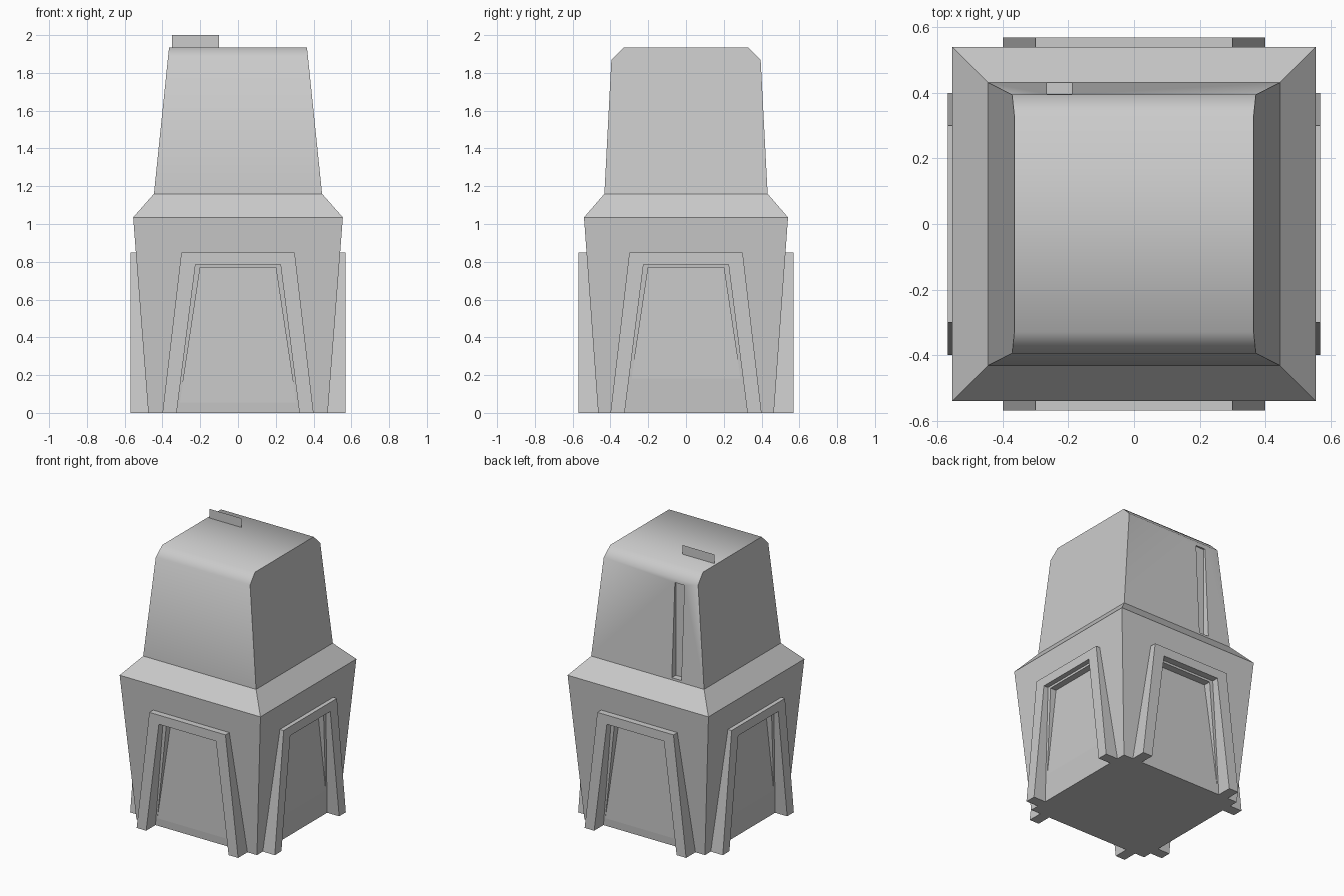
import bpy, bmesh, math
from mathutils import Matrix

if "Cube" in bpy.data.objects:
    bpy.data.objects.remove(bpy.data.objects["Cube"])

grey = bpy.data.materials.new("light_grey")
grey.diffuse_color = (0.6, 0.6, 0.6, 1)
grey.use_nodes = True
grey.node_tree.nodes["Principled BSDF"].inputs["Base Color"].default_value = grey.diffuse_color


def make(name, verts, faces, rot=0.0):
    bm = bmesh.new()
    vs = [bm.verts.new(v) for v in verts]
    for f in faces:
        bm.faces.new([vs[i] for i in f])
    bmesh.ops.recalc_face_normals(bm, faces=bm.faces[:])
    bmesh.ops.rotate(bm, verts=bm.verts[:], cent=(0, 0, 0),
                     matrix=Matrix.Rotation(rot, 3, 'Z'))
    me = bpy.data.meshes.new(name)
    bm.to_mesh(me)
    bm.free()
    me.materials.append(grey)
    ob = bpy.data.objects.new(name, me)
    bpy.context.collection.objects.link(ob)
    return ob


def bridge(name, rings, rot=0.0):
    """Closed solid from a stack of matching rings."""
    n = len(rings[0])
    faces = [list(range(n)), [(len(rings) - 1) * n + i for i in range(n)]]
    for r in range(len(rings) - 1):
        for i in range(n):
            j = (i + 1) % n
            faces.append([r * n + i, r * n + j, (r + 1) * n + j, (r + 1) * n + i])
    return make(name, [v for ring in rings for v in ring], faces, rot)


def rect(hx, hy, z):
    return [(-hx, -hy, z), (hx, -hy, z), (hx, hy, z), (-hx, hy, z)]


def cut(ob, cutter):
    mod = ob.modifiers.new("cut", 'BOOLEAN')
    mod.object = cutter
    mod.solver = 'EXACT'
    bpy.context.view_layer.objects.active = ob
    bpy.ops.object.modifier_apply(modifier=mod.name)
    bpy.data.objects.remove(cutter)


# Flared base with a sloped shoulder
base = bridge("base", [rect(0.475, 0.465, 0), rect(0.555, 0.54, 1.035),
                       rect(0.445, 0.432, 1.16)])

# Door recesses and raised door frames on all four sides
for k, side in enumerate(("front", "right", "back", "left")):
    rot = k * math.pi / 2
    across = k % 2
    panel = 0.489 if across else 0.469
    foot, flare = (0.475, 0.08) if across else (0.465, 0.075)
    low = [(-0.317, 0.0), (0.317, 0.0), (0.20, 0.77), (-0.20, 0.77)]
    cutter = bridge("recess_cutter", [[(x, -d, z if z else -0.01) for x, z in low]
                                      for d in (panel, 0.7)], rot)
    cut(base, cutter)

    arch = [(-0.40, 0), (-0.30, 0.85), (0.30, 0.85), (0.40, 0),
            (0.325, 0), (0.225, 0.785), (-0.225, 0.785), (-0.325, 0)]
    outer = [(x, -0.57, z) for x, z in arch]
    inner = [(x, -(foot + flare * z / 1.035 - 0.006), z) for x, z in arch]
    faces = []
    for a, b, c, d in ((0, 1, 6, 7), (1, 2, 5, 6), (2, 3, 4, 5)):
        faces += [[a, b, c, d], [a + 8, b + 8, c + 8, d + 8]]
    faces += [[i, (i + 1) % 8, (i + 1) % 8 + 8, i + 8] for i in range(8)]
    make(side + "_door_frame", outer + inner, faces, rot)

# Tapered hood with rounded front and back roof edges
profile = [(-0.432, 1.16), (-0.395, 1.87), (-0.33, 1.935),
           (0.33, 1.935), (0.395, 1.87), (0.432, 1.16)]


def hood_half(z):
    return 0.445 - 0.08 * (z - 1.16) / 0.775


hood = bridge("hood", [[(s * hood_half(z), y, z) for y, z in profile]
                       for s in (-1, 1)])

# Narrow upright slot in the back of the hood
slot = bridge("slot_cutter", [[(x, y, z) for x, y in
                               ((-0.265, 0.385), (-0.19, 0.385),
                                (-0.19, 0.6), (-0.265, 0.6))]
                              for z in (1.175, 1.84)])
cut(hood, slot)
bpy.ops.object.select_all(action='DESELECT')
hood.select_set(True)
bpy.context.view_layer.objects.active = hood
bpy.ops.object.shade_smooth_by_angle(angle=math.radians(50))

# Thin upright fin on the roof
make("roof_fin", [(-0.35, 0.18, 1.93), (-0.10, 0.18, 1.93),
                  (-0.10, 0.18, 2.0), (-0.35, 0.18, 2.0)], [[0, 1, 2, 3]])
